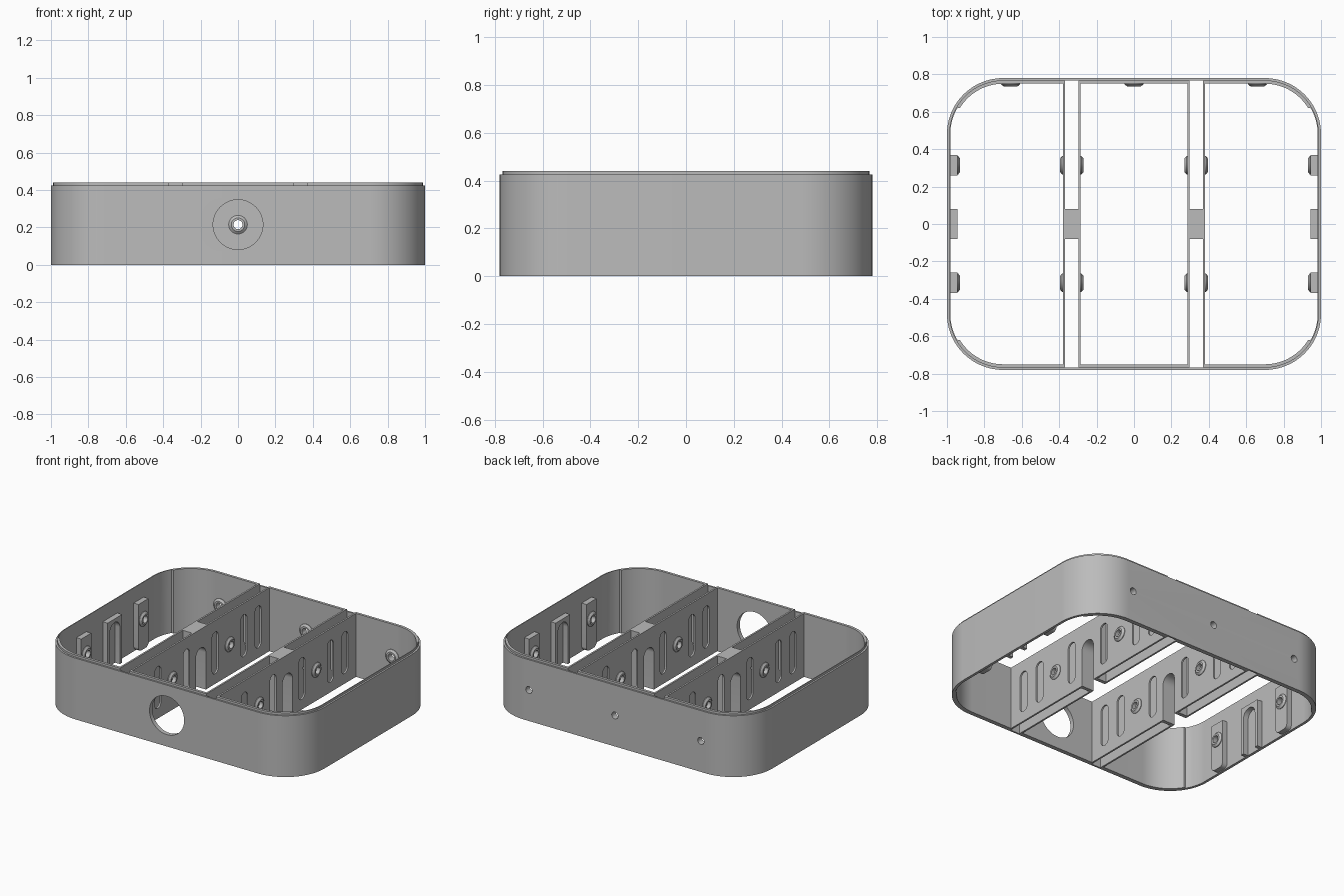
import bpy, bmesh, math
from mathutils import Vector

if "Cube" in bpy.data.objects:
    bpy.data.objects.remove(bpy.data.objects["Cube"])

grey = bpy.data.materials.new("plain_grey")
grey.use_nodes = True
grey.diffuse_color = (0.5, 0.5, 0.5, 1)
grey.node_tree.nodes["Principled BSDF"].inputs["Base Color"].default_value = (0.5, 0.5, 0.5, 1)

H, LIP, MID = 0.425, 0.44, 0.215
HALF_Y, CORNER = 0.78, 0.3
PITCH = 0.157
BOSS_Y = 2 * PITCH
SHEETS = ((0.285, 0.297), (0.368, 0.38))


def place(axis, u, v, d):
    """Put a profile point (u, v) at depth d along an axis."""
    return {"x": (d, u, v), "y": (u, d, v), "z": (u, v, d)}[axis]


def arc(cu, cv, r, a0, a1, n):
    return [(cu + r * math.cos(math.radians(a0 + (a1 - a0) * i / n)),
             cv + r * math.sin(math.radians(a0 + (a1 - a0) * i / n))) for i in range(n + 1)]


def circle(cu, cv, r, n=32):
    return arc(cu, cv, r, 0, 360, n)[:-1]


def rounded(hu, hv, r, cu=0, cv=0, n=16):
    pts = []
    for k, (su, sv) in enumerate(((1, 1), (-1, 1), (-1, -1), (1, -1))):
        pts += arc(cu + su * (hu - r), cv + sv * (hv - r), r, k * 90, k * 90 + 90, n)
    return pts


def box(u0, u1, v0, v1):
    return [(u0, v0), (u1, v0), (u1, v1), (u0, v1)]


def arched(u, top, r=0.055, spring=0.255):
    """Rectangle with an arched opening at its foot."""
    return [(-u, 0), (-u, top), (u, top), (u, 0), (r, 0)] + \
        arc(0, spring, r, 0, 180, 16) + [(-r, 0)]


def prism(bm, pts, axis, a, b):
    lo = [bm.verts.new(place(axis, u, v, a)) for u, v in pts]
    hi = [bm.verts.new(place(axis, u, v, b)) for u, v in pts]
    bm.faces.new(lo)
    bm.faces.new(hi[::-1])
    for i in range(len(pts)):
        j = (i + 1) % len(pts)
        bm.faces.new((lo[i], lo[j], hi[j], hi[i]))


def ring(bm, loops):
    """Skin a closed ring through equal loops of points."""
    rows = [[bm.verts.new(p) for p in loop] for loop in loops]
    for a, b in zip(rows, rows[1:] + rows[:1]):
        for i in range(len(a)):
            j = (i + 1) % len(a)
            bm.faces.new((a[i], a[j], b[j], b[i]))


def boss(bm, axis, u, v, d, sign):
    """Low tapered collar with a hole, standing on a surface at depth d."""
    section = ((0.05, 0), (0.05, 0.004), (0.036, 0.015), (0.024, 0.015), (0.024, 0))
    ring(bm, [[place(axis, p, q, d + sign * h) for p, q in circle(u, v, r)] for r, h in section])


def finish(name, bm):
    bmesh.ops.recalc_face_normals(bm, faces=bm.faces)
    mesh = bpy.data.meshes.new(name)
    bm.to_mesh(mesh)
    bm.free()
    mesh.materials.append(grey)
    ob = bpy.data.objects.new(name, mesh)
    bpy.context.collection.objects.link(ob)
    return ob


def activate(ob):
    bpy.ops.object.select_all(action="DESELECT")
    ob.select_set(True)
    bpy.context.view_layer.objects.active = ob


def cut(ob, bm):
    tool = finish("cutter", bm)
    tool.hide_render = True
    mod = ob.modifiers.new("cut", "BOOLEAN")
    mod.operation, mod.solver, mod.object = "DIFFERENCE", "EXACT", tool
    activate(ob)
    bpy.ops.object.modifier_apply(modifier=mod.name)
    bpy.data.objects.remove(tool)


def smooth(ob):
    activate(ob)
    bpy.ops.object.shade_smooth_by_angle(angle=math.radians(30))


def outline(offset):
    return rounded(1 - offset, HALF_Y - offset, CORNER - offset, n=24)


# Outer wall with a stepped lip
bm = bmesh.new()
levels = ((0, 0), (0, H), (0.012, H), (0.012, LIP), (0.03, LIP), (0.03, 0))
ring(bm, [[(x, y, z) for x, y in outline(o)] for o, z in levels])
wall = finish("outer_wall", bm)

# Thinned sides, divider gaps, front port and rear screw holes
bm = bmesh.new()
prism(bm, [(x, max(-0.62, min(0.62, y))) for x, y in outline(0.018) if abs(y) < 0.63], "z", -0.1, 0.6)
for sx in (-1, 1):
    for sy in (-1, 1):
        prism(bm, [(sx * x, sy * y) for x, y in box(0.297, 0.368, 0.66, 0.768)], "z", -0.1, 0.6)
prism(bm, circle(0, MID, 0.133, 64), "y", -0.9, -0.7)
for x in (-0.66, 0, 0.66):
    prism(bm, circle(x, MID, 0.024), "y", 0.7, 0.9)
cut(wall, bm)
smooth(wall)

# Collars inside the rear wall
bm = bmesh.new()
for x in (-0.66, 0, 0.66):
    boss(bm, "y", x, MID, 0.75, -1)
smooth(finish("rear_collars", bm))

for sx, side in ((-1, "right"), (1, "left")):
    # Double-sheet divider, with slots and holes
    bm = bmesh.new()
    e = 0.752
    for a, b in SHEETS:
        prism(bm, arched(e, LIP), "x", sx * a, sx * b)
    divider = finish(side + "_divider", bm)
    bm = bmesh.new()
    for sy in (-1, 1):
        for k in (1, 3, 4):
            prism(bm, rounded(0.034, 0.145, 0.0335, sy * k * PITCH, MID, 8), "x", sx * 0.2, sx * 0.5)
        prism(bm, circle(sy * BOSS_Y, MID, 0.024), "x", sx * 0.2, sx * 0.5)
    cut(divider, bm)
    smooth(divider)

    # Arched block joining the two sheets
    bm = bmesh.new()
    prism(bm, arched(0.08, LIP), "x", sx * SHEETS[0][1], sx * SHEETS[1][0])
    smooth(finish(side + "_bridge_block", bm))

    # Collars on the outer faces of the divider
    bm = bmesh.new()
    for y in (-BOSS_Y, BOSS_Y):
        boss(bm, "x", y, MID, sx * SHEETS[0][0], -sx)
        boss(bm, "x", y, MID, sx * SHEETS[1][1], sx)
    smooth(finish(side + "_divider_collars", bm))

    # Pads on the side wall: one arched, two with collars
    bm = bmesh.new()
    prism(bm, arched(0.08, 0.335), "x", sx * 0.945, sx * 0.983)
    smooth(finish(side + "_arched_pad", bm))
    bm = bmesh.new()
    for y in (-BOSS_Y, BOSS_Y):
        foot = arc(y - 0.025, 0.035, 0.03, 180, 270, 8) + arc(y + 0.025, 0.035, 0.03, 270, 360, 8)
        prism(bm, foot + [(y + 0.055, 0.335), (y - 0.055, 0.335)], "x", sx * 0.945, sx * 0.983)
    pads = finish(side + "_collar_pads", bm)
    bm = bmesh.new()
    for y in (-BOSS_Y, BOSS_Y):
        prism(bm, circle(y, MID, 0.024), "x", sx * 0.9, sx * 0.975)
    cut(pads, bm)
    smooth(pads)
    bm = bmesh.new()
    for y in (-BOSS_Y, BOSS_Y):
        boss(bm, "x", y, MID, sx * 0.945, -sx)
    smooth(finish(side + "_pad_collars", bm))
